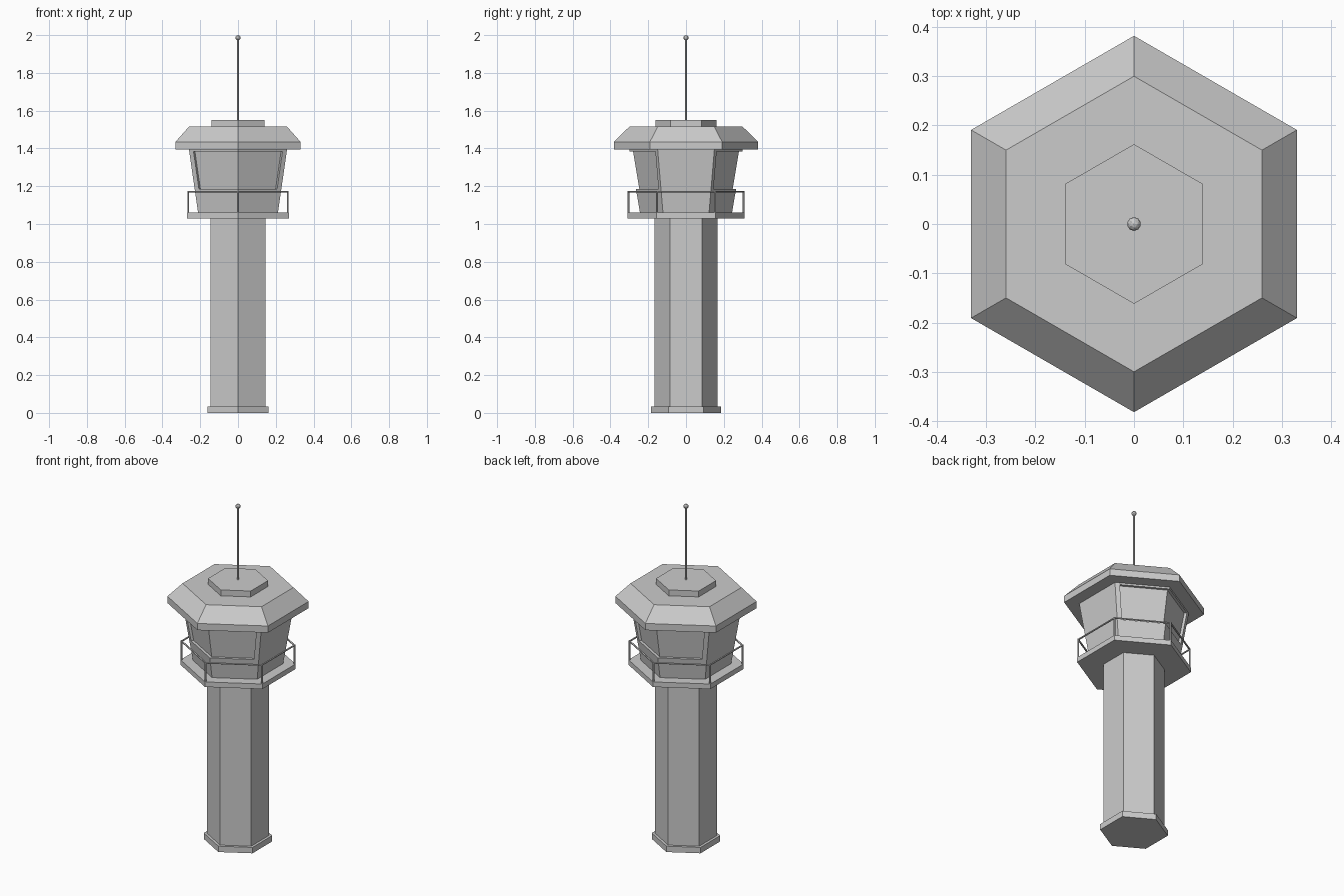
import bpy
import bmesh
from math import sin, cos, pi, sqrt
from mathutils import Vector

old = bpy.data.objects.get("Cube")
if old:
    bpy.data.objects.remove(old, do_unlink=True)

grey = bpy.data.materials.new("plain grey")
grey.use_nodes = True
grey.diffuse_color = (0.6, 0.6, 0.6, 1)
grey.node_tree.nodes["Principled BSDF"].inputs["Base Color"].default_value = (0.6, 0.6, 0.6, 1)


def finish(name, bm):
    bmesh.ops.recalc_face_normals(bm, faces=bm.faces)
    mesh = bpy.data.meshes.new(name)
    bm.to_mesh(mesh)
    bm.free()
    mesh.materials.append(grey)
    obj = bpy.data.objects.new(name, mesh)
    bpy.context.collection.objects.link(obj)
    return obj


def hexagon(radius):
    """Six points with corners on the front and back."""
    return [(radius * cos(pi / 6 + i * pi / 3), radius * sin(pi / 6 + i * pi / 3)) for i in range(6)]


def loft(name, sections):
    """Skin a list of (outline, height) sections and cap both ends."""
    bm = bmesh.new()
    rings = [[bm.verts.new((x, y, z)) for x, y in outline] for outline, z in sections]
    for low, high in zip(rings, rings[1:]):
        for i in range(len(low)):
            j = (i + 1) % len(low)
            bm.faces.new((low[i], low[j], high[j], high[i]))
    bm.faces.new(rings[0])
    bm.faces.new(rings[-1])
    return finish(name, bm)


def hex_loft(name, *profile):
    return loft(name, [(hexagon(r), z) for r, z in profile])


def bar(bm, start, end, radius, sides):
    """Add a straight bar between two points."""
    a, b = Vector(start), Vector(end)
    axis = b - a
    turn = axis.to_track_quat('Z', 'Y').to_matrix().to_4x4()
    made = bmesh.ops.create_cone(bm, cap_ends=True, segments=sides,
                                 radius1=radius, radius2=radius, depth=axis.length)
    bmesh.ops.transform(bm, matrix=turn, verts=made["verts"])
    bmesh.ops.translate(bm, vec=(a + b) / 2, verts=made["verts"])


# Foot, shaft and walkway
hex_loft("foot", (0.185, 0), (0.185, 0.035))
hex_loft("shaft", (0.168, 0.035), (0.168, 1.03))
hex_loft("walkway", (0.311, 1.03), (0.311, 1.06))

# Flared cabin, with windows recessed around the front and back corners
FLOOR, SILL, HEAD, CEILING = 1.06, 1.185, 1.385, 1.395


def cabin_radius(z):
    return 0.244 + 0.056 * (z - FLOOR) / (CEILING - FLOOR)


def window_outline(radius, jamb=0.026, depth=0.0155):
    along = Vector((-sqrt(3) / 2, 0.5))
    normal = Vector((0.5, sqrt(3) / 2))
    corner = Vector((radius * sqrt(3) / 2, radius / 2))
    outer = corner + along * jamb
    inner = outer - normal * depth
    tip = Vector((0, radius - depth * 2 / sqrt(3)))
    right = [corner, outer, inner]
    left = [Vector((-p.x, p.y)) for p in reversed(right)]
    back = right + [tip] + left
    return [(p.x, p.y) for p in back] + [(-p.x, -p.y) for p in back]


hex_loft("cabin_wall", *[(cabin_radius(z), z) for z in (FLOOR, SILL)])
loft("window_band", [(window_outline(cabin_radius(z)), z) for z in (SILL, HEAD)])
hex_loft("cabin_header", *[(cabin_radius(z), z) for z in (HEAD, CEILING)])

# Overhanging roof and raised cap
hex_loft("roof", (0.382, 1.395), (0.382, 1.435), (0.3, 1.515))
hex_loft("roof_cap", (0.162, 1.515), (0.162, 1.55))

# Railing with a post at every corner
bm = bmesh.new()
corners = hexagon(0.305)
for i, (x, y) in enumerate(corners):
    nx, ny = corners[(i + 1) % 6]
    bar(bm, (x, y, 1.06), (x, y, 1.175), 0.005, 6)
    bar(bm, (x, y, 1.171), (nx, ny, 1.171), 0.005, 6)
finish("railing", bm)

# Antenna mast with a small ball on top
bm = bmesh.new()
bar(bm, (0, 0, 1.55), (0, 0, 1.986), 0.005, 6)
finish("antenna_mast", bm)
bm = bmesh.new()
bmesh.ops.create_icosphere(bm, subdivisions=2, radius=0.014)
bmesh.ops.translate(bm, vec=(0, 0, 1.986), verts=bm.verts)
finish("antenna_ball", bm)
